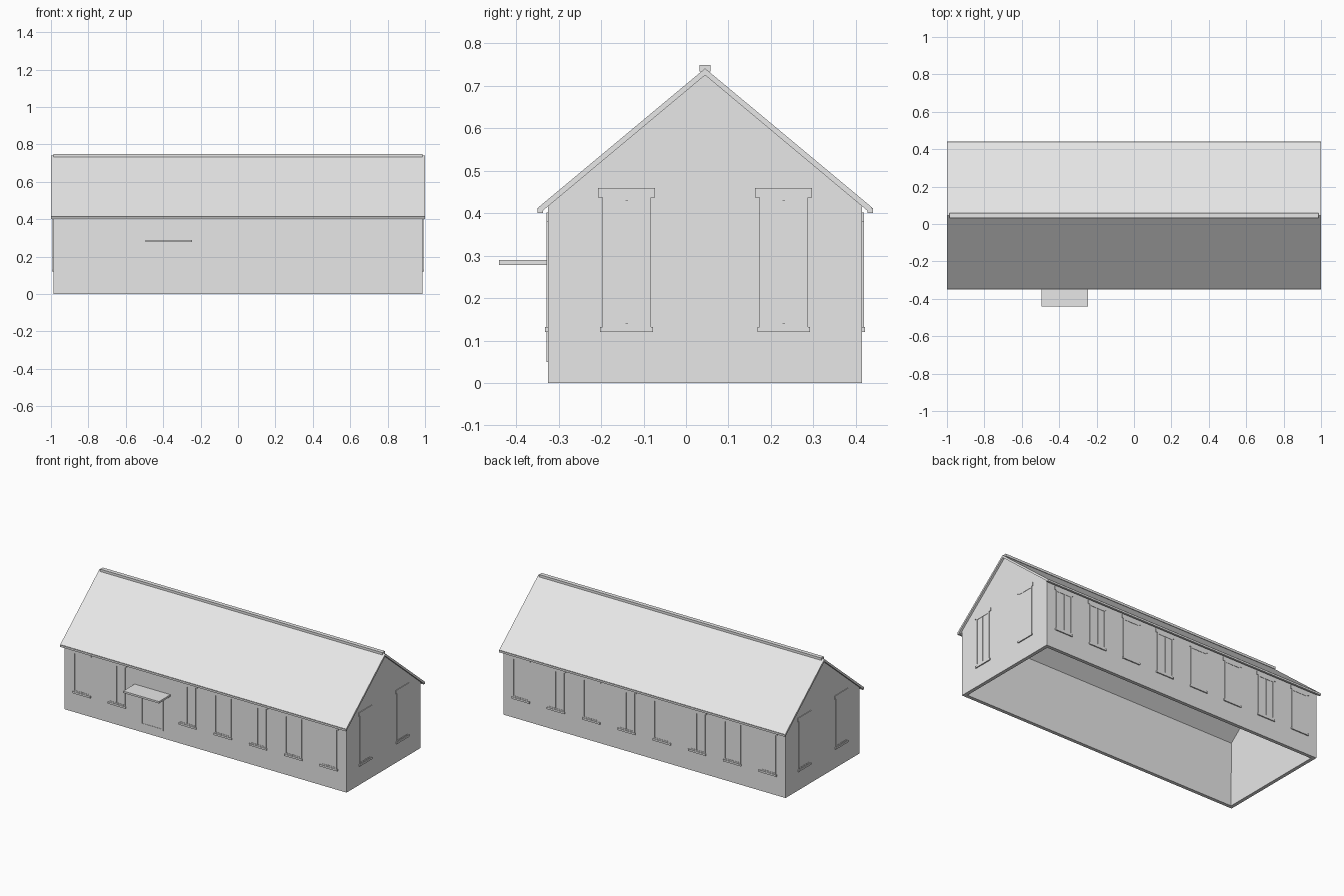
import bpy
import bmesh
from mathutils import Vector

default_cube = bpy.data.objects.get("Cube")
if default_cube:
    bpy.data.objects.remove(default_cube, do_unlink=True)

MID = 0.045        # y of the ridge
HALF_X = 0.987     # half length of the walls
HALF_Y = 0.37      # half depth of the walls
APEX = 0.725       # underside of the ridge
SLOPE = 0.835
BAY = HALF_X / 4

plaster = bpy.data.materials.new("light_grey")
plaster.use_nodes = True
plaster.diffuse_color = (0.8, 0.8, 0.8, 1)
plaster.node_tree.nodes["Principled BSDF"].inputs["Base Color"].default_value = (0.8, 0.8, 0.8, 1)


def finish(name, bm):
    bmesh.ops.recalc_face_normals(bm, faces=bm.faces)
    mesh = bpy.data.meshes.new(name)
    bm.to_mesh(mesh)
    bm.free()
    mesh.materials.append(plaster)
    obj = bpy.data.objects.new(name, mesh)
    bpy.context.collection.objects.link(obj)
    return obj


def add_box(bm, low, high):
    low, high = Vector(low), Vector(high)
    verts = bmesh.ops.create_cube(bm, size=1)["verts"]
    for v in verts:
        v.co = (low + high) / 2 + v.co * (high - low)


def box(name, low, high):
    bm = bmesh.new()
    add_box(bm, low, high)
    return finish(name, bm)


def prism(profile, half):
    """Extrude a closed (y, z) profile along x."""
    bm = bmesh.new()
    face = bm.faces.new([bm.verts.new((-half, y, z)) for y, z in profile])
    ext = bmesh.ops.extrude_face_region(bm, geom=[face])["geom"]
    moved = [g for g in ext if isinstance(g, bmesh.types.BMVert)]
    bmesh.ops.translate(bm, verts=moved, vec=(2 * half, 0, 0))
    return bm


# Hollow shell of walls, open underneath
eave = APEX - SLOPE * HALF_Y
left, right = MID - HALF_Y, MID + HALF_Y
bm = prism([(left, 0), (right, 0), (right, eave), (MID, APEX), (left, eave)], HALF_X)
bmesh.ops.recalc_face_normals(bm, faces=bm.faces)
floor = [f for f in bm.faces if f.normal.z < -0.9]
bmesh.ops.delete(bm, geom=floor, context="FACES")
walls = finish("walls", bm)
shell = walls.modifiers.new("thickness", "SOLIDIFY")
shell.thickness = 0.022
shell.offset = -1
shell.use_even_offset = True

# Pitched roof slab with eaves cut square to the slope
reach = 0.385
roof_profile = [(MID, APEX), (MID + reach, APEX - SLOPE * reach),
                (MID + reach + 0.008, APEX - SLOPE * reach + 0.01), (MID, 0.741),
                (MID - reach - 0.008, APEX - SLOPE * reach + 0.01),
                (MID - reach, APEX - SLOPE * reach)]
finish("roof", prism(roof_profile, 1.0))
box("ridge_cap", (-HALF_X, MID - 0.013, 0.734), (HALF_X, MID + 0.013, 0.749))
for name, side in (("front_gutter", -1), ("back_gutter", 1)):
    y = sorted((MID + side * 0.382, MID + side * 0.395))
    box(name, (-1, y[0], 0.4), (1, y[1], 0.412))


def opening(name, origin, along, out, bottom, top, width, trim=True):
    """Framed double-leaf opening; along runs in the wall, out points away."""
    bm = bmesh.new()
    w, bar = width / 2, 0.008
    parts = [(-w + bar, -0.003, bottom + bar, 0.002, top - bar),
             (0.003, w - bar, bottom + bar, 0.002, top - bar)]
    parts[0] = (-w + bar, -0.003) + parts[0][2:]
    parts += [(-w, -w + bar, bottom, 0.004, top), (w - bar, w, bottom, 0.004, top),
              (-w, w, bottom, 0.004, bottom + bar), (-w, w, top - bar, 0.004, top)]
    if trim:
        parts += [(-0.062, 0.062, bottom - 0.012, 0.007, bottom),
                  (-0.067, 0.067, top, 0.004, top + 0.022)]
    for u0, u1, z0, depth, z1 in parts:
        add_box(bm, (u0, -0.004, z0), (u1, depth, z1))
    for v in bm.verts:
        v.co = origin + along * v.co.x + out * v.co.y + Vector((0, 0, v.co.z))
    finish(name, bm)


X, Y = Vector((1, 0, 0)), Vector((0, 1, 0))

# Long sides: eight bays, with the door in the third bay of the front
for i in range(8):
    x = (i - 3.5) * BAY
    if i == 2:
        opening("front_door", Vector((x, left, 0)), X, -Y, 0.05, 0.278, 0.155, False)
    else:
        opening(f"front_window_{i + 1}", Vector((x, left, 0)), X, -Y, 0.132, 0.38, 0.114)
    opening(f"back_window_{i + 1}", Vector((x, right, 0)), X, Y, 0.132, 0.38, 0.114)

# Gable ends: two taller windows each
for label, side in (("left", 1), ("right", -1)):
    for i, offset in enumerate((-HALF_Y / 2, HALF_Y / 2)):
        opening(f"{label}_gable_window_{i + 1}", Vector((side * HALF_X, MID + offset, 0)),
                Y, X * side, 0.132, 0.437, 0.114)

# Flat canopy over the door
door_x = -1.5 * BAY
box("door_canopy", (door_x - 0.125, -0.44, 0.278), (door_x + 0.125, left + 0.01, 0.29))
